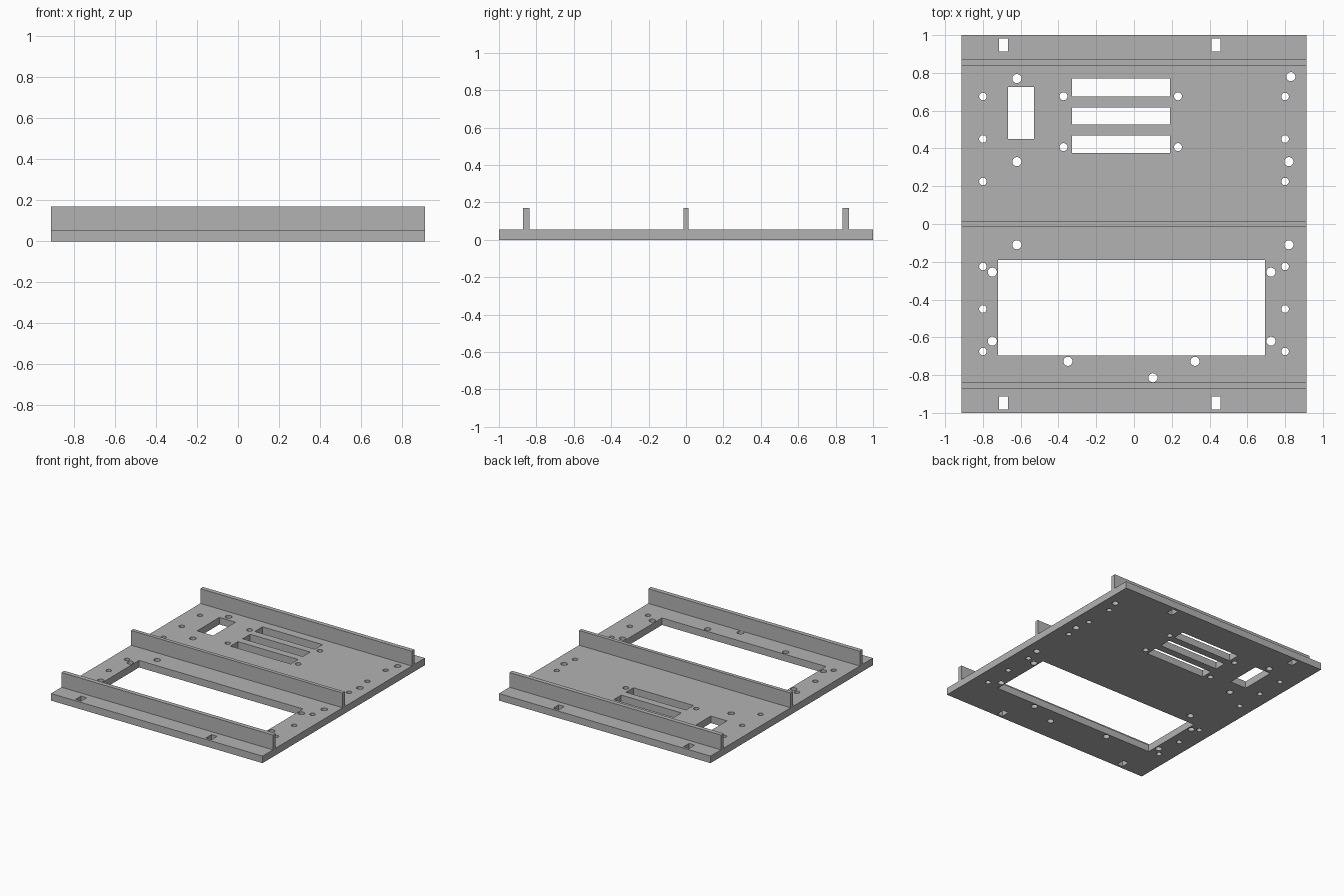
import bpy
import bmesh
from mathutils import Matrix, Vector

if "Cube" in bpy.data.objects:
    bpy.data.objects.remove(bpy.data.objects["Cube"], do_unlink=True)

HALF_WIDTH = 0.912
PLATE_TOP = 0.055
RIB_TOP = 0.17

grey = bpy.data.materials.new("plain grey")
grey.use_nodes = True
grey.diffuse_color = (0.45, 0.45, 0.45, 1)
grey.node_tree.nodes["Principled BSDF"].inputs["Base Color"].default_value = grey.diffuse_color


def add_box(bm, x_range, y_range, z_range):
    """Add a box spanning the three ranges."""
    ranges = (x_range, y_range, z_range)
    centre = Vector([(low + high) / 2 for low, high in ranges])
    size = [high - low for low, high in ranges]
    matrix = Matrix.Translation(centre) @ Matrix.Diagonal((*size, 1))
    bmesh.ops.create_cube(bm, size=1, matrix=matrix)


def add_drill(bm, x, y, radius):
    """Add an upright cylinder that passes through the plate."""
    bmesh.ops.create_cone(bm, cap_ends=True, segments=32, radius1=radius, radius2=radius,
                          depth=0.3, matrix=Matrix.Translation((x, y, 0)))


def make_object(name, bm):
    mesh = bpy.data.meshes.new(name)
    bm.to_mesh(mesh)
    bm.free()
    mesh.materials.append(grey)
    obj = bpy.data.objects.new(name, mesh)
    bpy.context.collection.objects.link(obj)
    return obj


# Base plate
bm = bmesh.new()
add_box(bm, (-HALF_WIDTH, HALF_WIDTH), (-1, 1), (0, PLATE_TOP))
plate = make_object("base_plate", bm)

# Cutter: rectangular openings
bm = bmesh.new()
through = (-0.15, 0.15)
add_box(bm, (-0.72, 0.693), (-0.695, -0.19), through)      # large window
add_box(bm, (-0.668, -0.529), (0.45, 0.724), through)      # small window
for y_range in ((0.376, 0.468), (0.526, 0.618), (0.676, 0.77)):
    add_box(bm, (-0.328, 0.19), y_range, through)          # parallel slots
for x in (-0.69, 0.434):
    for y in (-0.947, 0.947):                              # mounting slots
        add_box(bm, (x - 0.024, x + 0.024), (y - 0.034, y + 0.034), through)

# Cutter: small holes along the sides and around the slots
for x in (-0.8, 0.8):
    for step in (1, 2, 3):
        for side in (-1, 1):
            add_drill(bm, x, side * step * 0.225, 0.02)
for x in (-0.373, 0.233):
    for y in (0.407, 0.676):
        add_drill(bm, x, y, 0.021)

# Cutter: larger holes
large_holes = [(x, y) for x in (-0.75, 0.725) for y in (-0.255, -0.62)]
large_holes += [(x, y) for x in (-0.62, 0.82) for y in (-0.11, 0.33)]
large_holes += [(-0.62, 0.77), (0.83, 0.78), (-0.35, -0.727), (0.323, -0.727), (0.1, -0.814)]
for x, y in large_holes:
    add_drill(bm, x, y, 0.024)
cutter = make_object("opening_cutter", bm)
cutter.hide_render = True

# Cut the openings and discard the cutter
cut = plate.modifiers.new("openings", "BOOLEAN")
cut.operation = "DIFFERENCE"
cut.solver = "EXACT"
cut.object = cutter
bpy.context.view_layer.objects.active = plate
plate.select_set(True)
bpy.ops.object.modifier_apply(modifier=cut.name)
bpy.data.objects.remove(cutter, do_unlink=True)
bpy.ops.object.shade_smooth_by_angle()

# Upright ribs across the plate
for name, y, half in (("front_rib", -0.855, 0.017), ("middle_rib", 0, 0.014), ("back_rib", 0.855, 0.017)):
    bm = bmesh.new()
    add_box(bm, (-HALF_WIDTH, HALF_WIDTH), (y - half, y + half), (PLATE_TOP, RIB_TOP))
    make_object(name, bm)
